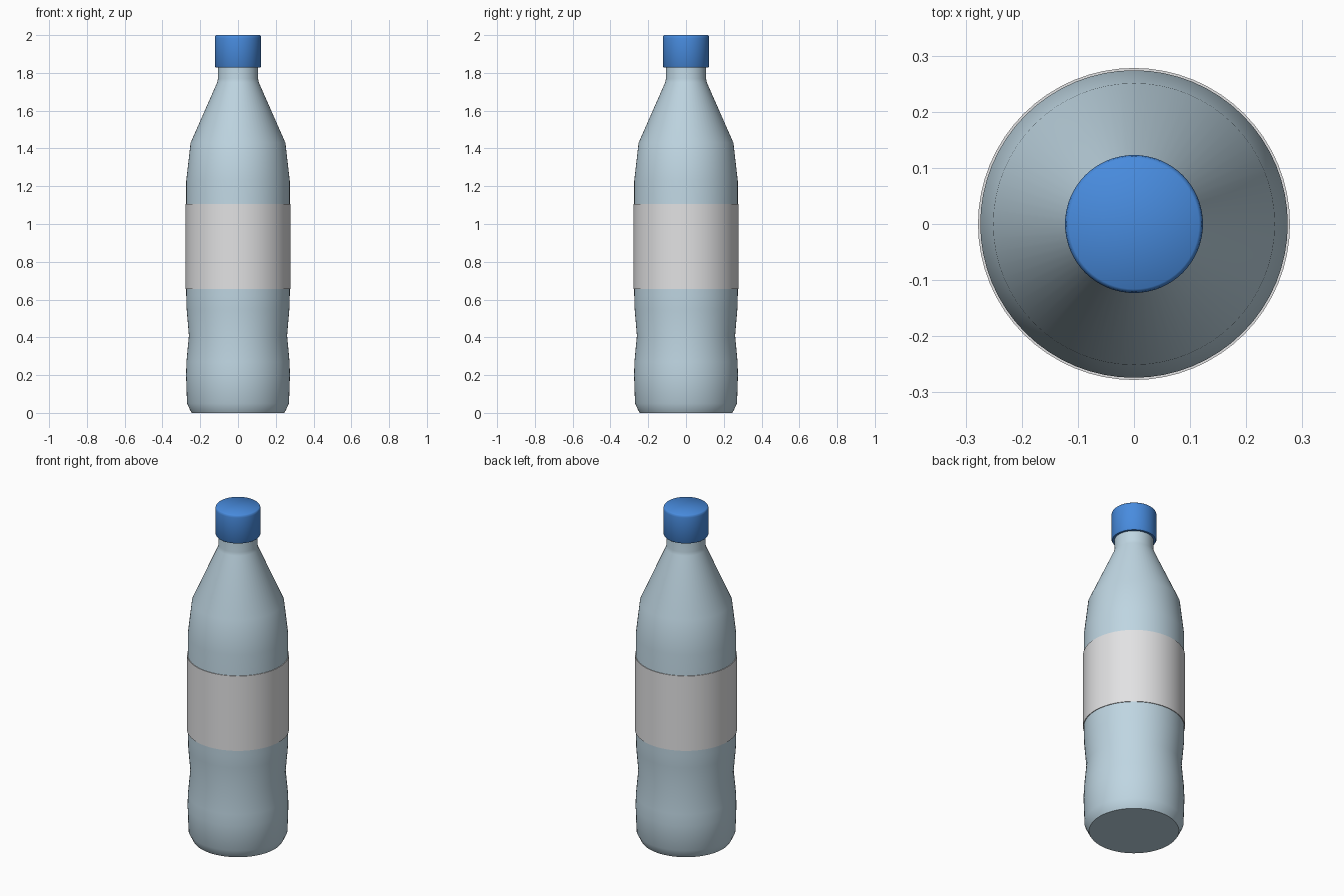
import bpy, math

if "Cube" in bpy.data.objects:
    bpy.data.objects.remove(bpy.data.objects["Cube"])

SEGMENTS = 64


def material(name, color):
    mat = bpy.data.materials.new(name)
    mat.diffuse_color = (*color, 1.0)
    mat.use_nodes = True
    mat.node_tree.nodes["Principled BSDF"].inputs["Base Color"].default_value = mat.diffuse_color
    return mat


def lathe(name, profile, mat, angle=35):
    """Revolve (radius, height) points around z; radius 0 closes at a pole."""
    verts, rings = [], []
    for r, z in profile:
        if r == 0:
            rings.append([len(verts)] * SEGMENTS)
            verts.append((0, 0, z))
        else:
            rings.append(list(range(len(verts), len(verts) + SEGMENTS)))
            verts += [(r * math.cos(math.tau * i / SEGMENTS),
                       r * math.sin(math.tau * i / SEGMENTS), z) for i in range(SEGMENTS)]
    faces = []
    for low, high in zip(rings, rings[1:]):
        for i in range(SEGMENTS):
            j = (i + 1) % SEGMENTS
            quad = (low[i], low[j], high[j], high[i])
            faces.append(tuple(dict.fromkeys(quad)))
    mesh = bpy.data.meshes.new(name)
    mesh.from_pydata(verts, [], faces)
    mesh.materials.append(mat)
    obj = bpy.data.objects.new(name, mesh)
    bpy.context.collection.objects.link(obj)
    bpy.ops.object.select_all(action='DESELECT')
    obj.select_set(True)
    bpy.context.view_layer.objects.active = obj
    bpy.ops.object.shade_smooth_by_angle(angle=math.radians(angle))
    return obj


plastic = material("pale blue plastic", (0.52, 0.67, 0.76))
paper = material("label white", (0.76, 0.76, 0.77))
blue = material("cap blue", (0.065, 0.26, 0.73))

# Bottle body: base, waisted grip, straight wall, shoulder and neck
lathe("bottle_body", [
    (0, 0), (0.245, 0), (0.252, 0.012), (0.27, 0.05), (0.275, 0.2), (0.273, 0.27),
    (0.26, 0.41), (0.272, 0.55), (0.274, 0.62), (0.274, 1.23),
    (0.251, 1.43), (0.11, 1.75), (0.106, 1.77), (0.106, 1.9), (0, 1.9)], plastic)

# Label: thin band wrapped around the wall
lathe("label", [(0.273, 0.655), (0.278, 0.655), (0.278, 1.105), (0.273, 1.105)], paper)

# Screw cap with softened rims
lathe("cap", [
    (0, 1.828), (0.118, 1.828), (0.123, 1.836), (0.123, 1.985),
    (0.121, 1.995), (0.116, 2.0), (0, 2.0)], blue, 50)
